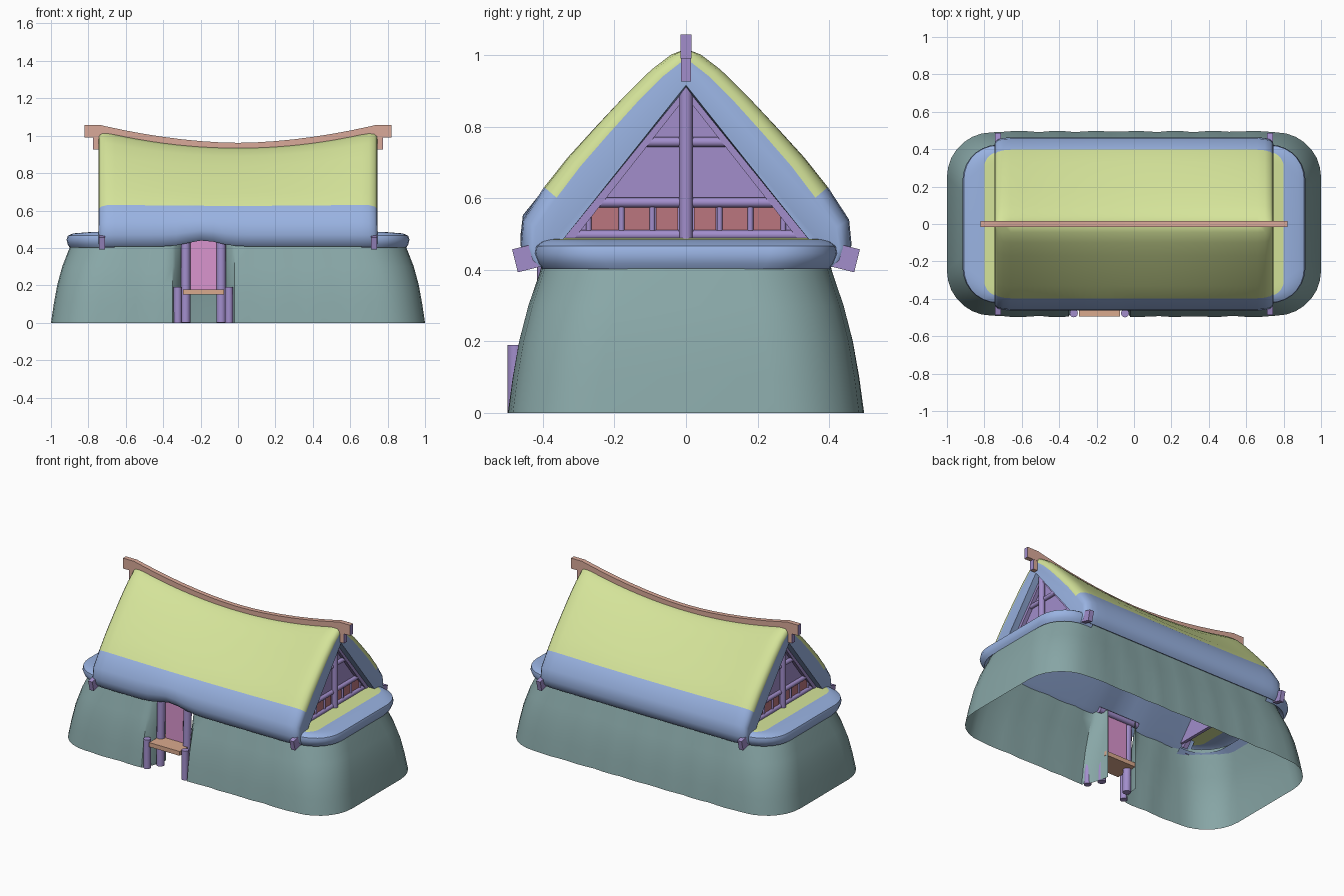
import bpy, bmesh, math
from mathutils import Vector

if "Cube" in bpy.data.objects:
    bpy.data.objects.remove(bpy.data.objects["Cube"])


def material(name, r, g, b):
    m = bpy.data.materials.new(name)
    m.use_nodes = True
    m.diffuse_color = (r, g, b, 1)
    m.node_tree.nodes["Principled BSDF"].inputs["Base Color"].default_value = (r, g, b, 1)
    return m


THATCH = material("yellow green thatch", 0.66, 0.77, 0.32)
EDGE = material("blue thatch edge", 0.32, 0.45, 0.76)
WALL = material("grey teal wall", 0.25, 0.39, 0.39)
TIMBER = material("purple timber", 0.36, 0.27, 0.60)
RIDGE = material("salmon ridge", 0.70, 0.40, 0.32)
BOARD = material("tan board", 0.70, 0.40, 0.27)
DOOR = material("pink door", 0.70, 0.30, 0.62)
PANEL = material("red panel", 0.50, 0.18, 0.21)


def finish(name, bm, mats, smooth=True, angle=40):
    bmesh.ops.recalc_face_normals(bm, faces=bm.faces)
    me = bpy.data.meshes.new(name)
    bm.to_mesh(me)
    bm.free()
    for m in mats:
        me.materials.append(m)
    ob = bpy.data.objects.new(name, me)
    bpy.context.collection.objects.link(ob)
    if smooth:
        bpy.ops.object.select_all(action='DESELECT')
        ob.select_set(True)
        bpy.context.view_layer.objects.active = ob
        bpy.ops.object.shade_smooth_by_angle(angle=math.radians(angle))
    return ob


def loft(name, rings, mats, closed=False, caps=False, rule=None, smooth=True):
    """Skin a list of equal-length rings; rule(ring, segment) picks the colour."""
    bm = bmesh.new()
    vs = [[bm.verts.new(p) for p in ring] for ring in rings]
    n = len(rings[0])
    for i in range(len(vs) - 1):
        for j in range(n if closed else n - 1):
            k = (j + 1) % n
            f = bm.faces.new((vs[i][j], vs[i][k], vs[i + 1][k], vs[i + 1][j]))
            f.material_index = rule(i, j) if rule else 0
    if caps:
        for ring in (vs[0], vs[-1]):
            bm.faces.new(ring).material_index = len(mats) - 1
    return finish(name, bm, mats, smooth)


def beam(name, a, b, w, h, mat):
    """Box from a to b; w and h are its two thicknesses."""
    a, b = Vector(a), Vector(b)
    d = b - a
    q = d.to_track_quat('Z', 'X')
    bm = bmesh.new()
    bmesh.ops.create_cube(bm, size=1)
    for v in bm.verts:
        v.co = (a + b) / 2 + q @ Vector((v.co.x * w, v.co.y * h, v.co.z * d.length))
    return finish(name, bm, [mat], False)


def pole(name, a, b, r, mat=TIMBER):
    a, b = Vector(a), Vector(b)
    d = b - a
    bm = bmesh.new()
    bmesh.ops.create_cone(bm, cap_ends=True, segments=12, radius1=r, radius2=r, depth=d.length)
    q = d.to_track_quat('Z', 'Y')
    for v in bm.verts:
        v.co = (a + b) / 2 + q @ v.co
    return finish(name, bm, [mat])


def box(name, lo, hi, mat):
    bm = bmesh.new()
    bmesh.ops.create_cube(bm, size=1)
    for v in bm.verts:
        v.co = [(p + q) / 2 + c * (q - p) for p, q, c in zip(lo, hi, v.co)]
    return finish(name, bm, [mat], False)


def arc(cx, cy, r, start, steps=7):
    return [(cx + r * math.cos(a), cy + r * math.sin(a))
            for a in (start + math.pi / 2 * i / steps for i in range(steps + 1))]


def line(a, b, steps):
    return [(a[0] + (b[0] - a[0]) * i / steps, a[1] + (b[1] - a[1]) * i / steps)
            for i in range(1, steps)]


# Battered wall shell, open below, curving inwards at the doorway
DOOR_X = -0.185


def wall_ring(hx, hy, z, r=0.24):
    x, y, q = hx - r, hy - r, math.pi / 2
    left, right = DOOR_X - 0.165, DOOR_X + 0.165
    pts = ([(right, -hy)] + line((right, -hy), (x, -hy), 10) + arc(x, -y, r, -q)
           + arc(x, y, r, 0) + line((x, hy), (-x, hy), 24) + arc(-x, y, r, q)
           + arc(-x, -y, r, 2 * q) + line((-x, -hy), (left, -hy), 8) + [(left, -hy)])
    wave = [(px, py + math.copysign(0.008 * math.cos(px * 15 + 3) * (1 - z), py)
             if abs(px) < x else py) for px, py in pts]
    jamb = [(0.105, 1), (0.112, 0.7), (0.13, 0.35), (0.15, 0.1)]
    y_at = [-hy + (hy - 0.33) * t for _, t in jamb]
    first = [(DOOR_X + w, jy) for (w, _), jy in zip(jamb, y_at)]
    last = [(DOOR_X - w, jy) for (w, _), jy in zip(jamb, y_at)]
    return [(px, py, z) for px, py in first + wave + last[::-1]]


loft("wall", [wall_ring(*s) for s in ((1.0, 0.49, 0), (0.985, 0.477, 0.1),
     (0.967, 0.46, 0.2), (0.94, 0.435, 0.3), (0.905, 0.405, 0.39), (0.885, 0.39, 0.45))], [WALL])

# Main thatched roof: sagging gable profile swept along the house
outer = [(0.43, 0.408), (0.452, 0.43), (0.463, 0.47), (0.456, 0.54), (0.397, 0.632), (0.33, 0.72),
         (0.247, 0.815), (0.17, 0.90), (0.10, 0.97), (0.045, 1.013), (0, 1.03)]
N = len(outer)


def sag(x, z):
    return z - 0.092 * (1 - (x / 0.74) ** 2) * max(0, z - 0.6) / 0.43


def roof_ring(x, inset):
    right = [(max(0, y - inset * 0.75), z - inset * 0.65 * min(1, (z - 0.4) * 5)) for y, z in outer]
    section = right + [(-y, z) for y, z in reversed(right[:-1])]
    section += [(-0.375, 0.445), (0, 0.915), (0.375, 0.445)]
    arch = 0.032 * math.exp(-((x - DOOR_X) / 0.11) ** 2)
    return [(x, y, sag(x, z) + (arch * max(0, min(1, (0.62 - z) / 0.2)) if y < 0 else 0))
            for y, z in section]


half = [(0.745, 0.047), (0.742, 0.032), (0.729, 0.015), (0.70, 0.004), (0.66, 0)]
stations = ([(-x, d) for x, d in half] + [(-0.66 + 0.066 * i, 0) for i in range(1, 20)]
            + half[::-1])
loft("thatched_roof", [roof_ring(*s) for s in stations], [THATCH, EDGE], True, True,
     lambda i, j: 0 if 4 <= j < 2 * N - 6 else 1)

# Low thatched aprons at both ends
apron = [(0.86, 0.37, 0.43, 0.16), (0.90, 0.402, 0.402, 0.19), (0.910, 0.414, 0.418, 0.19),
         (0.917, 0.424, 0.445, 0.19), (0.909, 0.42, 0.466, 0.18), (0.88, 0.405, 0.478, 0.16),
         (0.80, 0.385, 0.484, 0.08), (0.68, 0.37, 0.49, 0.01)]


def apron_ring(s, hx, hy, z, r):
    x, y = hx - r, hy - r
    pts = [(0.66, -hy)] + arc(x, -y, r, -math.pi / 2) + arc(x, y, r, 0) + [(0.66, hy)]
    return [(s * max(0.66, px), py, z) for px, py in pts]


# Everything that repeats at both gable ends
for s, side in ((1, "left"), (-1, "right")):
    loft(side + "_apron", [apron_ring(s, *a) for a in apron], [EDGE, THATCH],
         rule=lambda i, j: 1 if i >= 6 else 0)
    loft(side + "_gable", [[(s * x, -0.37, 0.455), (s * x, 0.37, 0.455), (s * x, 0, 0.925)]
         for x in (0.66, 0.68)], [TIMBER], True, True, smooth=False)
    pole(side + "_gable_post", (s * 0.70, 0, 0.47), (s * 0.70, 0, 0.93), 0.019)
    for z in (0.497, 0.588, 0.757):
        w = (0.925 - z) / 1.25
        pole(side + "_gable_beam", (s * 0.69, -w, z), (s * 0.69, w, z), 0.014)
    for t in (-1, 1):
        beam(side + "_rafter", (s * 0.69, 0, 0.908), (s * 0.69, t * 0.37, 0.438), 0.03, 0.03, TIMBER)
        beam(side + "_rafter_tail", (s * 0.727, t * 0.39, 0.447), (s * 0.727, t * 0.478, 0.425),
             0.066, 0.03, TIMBER)
        for y, w in ((0.053, 0.031), (0.137, 0.037), (0.226, 0.04)):
            box(side + "_gable_panel", (s * 0.684 - 0.004, t * y - w, 0.51),
                (s * 0.684 + 0.004, t * y + w, 0.575), PANEL)
        for y in (0.094, 0.18, 0.272):
            pole(side + "_mullion", (s * 0.688, t * y, 0.50), (s * 0.688, t * y, 0.585), 0.008)
    # Bracket under the ridge overhang, with timber-coloured end
    box(side + "_ridge_bracket", (s * 0.758 - 0.014, -0.014, 0.927),
        (s * 0.758 + 0.014, 0.014, 1.0), RIDGE)
    box(side + "_bracket_end", (s * 0.774 - 0.002, -0.014, 0.927),
        (s * 0.774 + 0.002, 0.014, 0.99), TIMBER)

# Ridge board following the sag, flat at the tips
ridge = []
for x in [-0.82, -0.74] + [-0.70 + 0.1 * i for i in range(15)] + [0.74, 0.82]:
    top = 0.962 + 0.096 * min(1, abs(x) / 0.74) ** 1.8
    low = 0.99 if abs(x) > 0.73 else top - 0.045
    ridge.append([(x, -0.015, low), (x, 0.015, low), (x, 0.015, top), (x, -0.015, top)])
loft("ridge_board", ridge, [RIDGE, TIMBER], True, True)

# Doorway: leaf, frame posts, lintel, step board and its short posts
box("door", (-0.255, -0.385, 0.165), (-0.115, -0.37, 0.45), DOOR)
box("step_board", (-0.295, -0.495, 0.15), (-0.075, -0.34, 0.178), BOARD)
pole("door_lintel", (-0.33, -0.365, 0.452), (-0.04, -0.365, 0.452), 0.018)
for t in (-1, 1):
    pole("door_post", (DOOR_X + t * 0.095, -0.40, 0), (DOOR_X + t * 0.095, -0.39, 0.45), 0.025)
    pole("step_post", (DOOR_X + t * 0.137, -0.477, 0), (DOOR_X + t * 0.137, -0.477, 0.19), 0.022)
